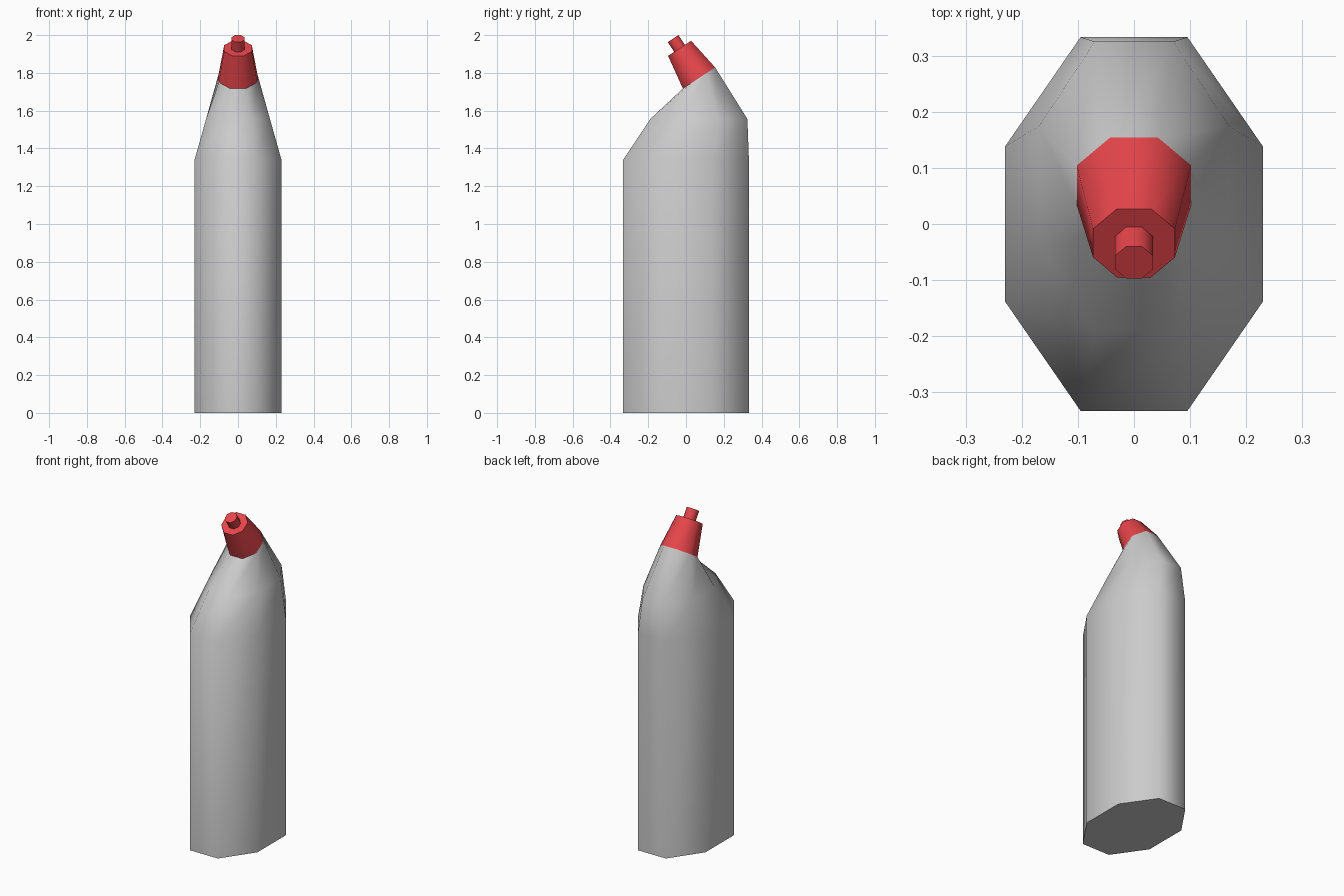
import bpy, bmesh, math
from mathutils import Matrix, Vector

if "Cube" in bpy.data.objects:
    bpy.data.objects.remove(bpy.data.objects["Cube"])

TILT = math.radians(33.2)


def ring(bm, y, z, half_x, half_y, tilt=0.0):
    """Octagon with flat sides facing the axes, optionally leaning forward."""
    rot = Matrix.Rotation(tilt, 3, 'X')
    k = 1 / math.cos(math.pi / 8)
    verts = []
    for i in range(8):
        a = math.pi / 8 + i * math.pi / 4
        p = Vector((half_x * k * math.cos(a), half_y * k * math.sin(a), 0))
        verts.append(bm.verts.new(rot @ p + Vector((0, y, z))))
    return verts


def loft(name, sections, cap_start=False, cap_end=False, mat=None):
    bm = bmesh.new()
    rings = [ring(bm, *s) for s in sections]
    for a, b in zip(rings, rings[1:]):
        for i in range(8):
            j = (i + 1) % 8
            bm.faces.new((a[i], a[j], b[j], b[i]))
    if cap_start:
        bm.faces.new(rings[0][::-1])
    if cap_end:
        bm.faces.new(rings[-1])
    mesh = bpy.data.meshes.new(name)
    bm.to_mesh(mesh)
    bm.free()
    obj = bpy.data.objects.new(name, mesh)
    bpy.context.collection.objects.link(obj)
    if mat:
        mesh.materials.append(mat)
    bpy.ops.object.select_all(action='DESELECT')
    obj.select_set(True)
    bpy.context.view_layer.objects.active = obj
    bpy.ops.object.shade_smooth_by_angle(angle=math.radians(62))
    return obj


red = bpy.data.materials.new("red_plastic")
red.diffuse_color = (0.8, 0.06, 0.07, 1)
red.use_nodes = True
red.node_tree.nodes["Principled BSDF"].inputs["Base Color"].default_value = red.diffuse_color

# Bottle: straight body, shoulder drawn backwards, leaning neck opening
loft("bottle_body", [
    (0, 0, 0.23, 0.333),
    (0, 1.34, 0.23, 0.333),
    (0.068, 1.556, 0.169, 0.257),
    (0.069, 1.773, 0.102, 0.102, TILT),
], cap_start=True)

# Tapered cap on the neck
loft("cap", [
    (0.069, 1.773, 0.102, 0.102, TILT),
    (-0.034, 1.93, 0.073, 0.073, TILT),
], cap_end=True, mat=red)

# Small nozzle on the cap
loft("nozzle", [
    (-0.034, 1.93, 0.034, 0.034, TILT),
    (-0.0685, 1.9815, 0.034, 0.034, TILT),
], cap_end=True, mat=red)
